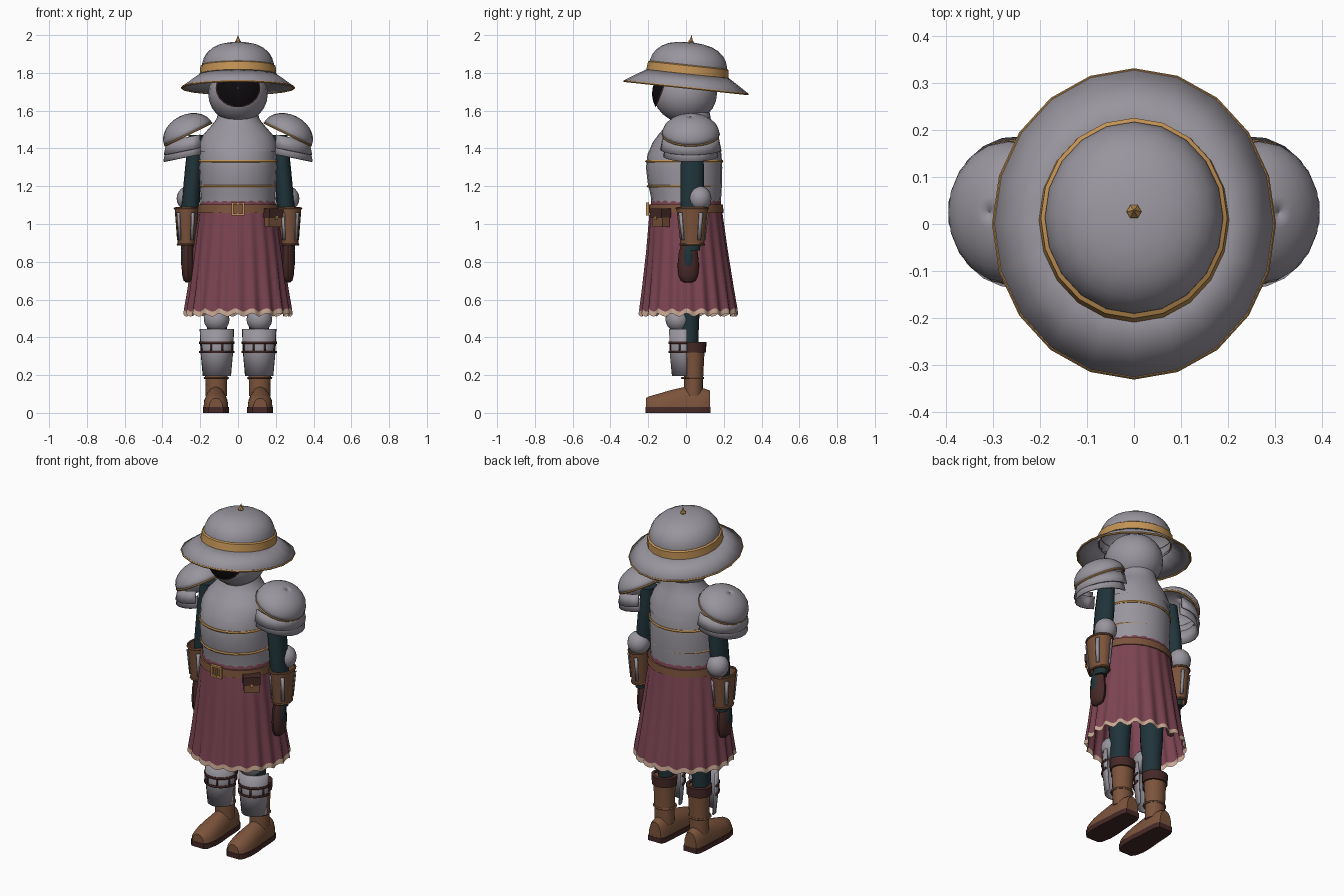
import bpy, bmesh
from math import sin, cos, pi, radians, sqrt
from mathutils import Matrix, Vector

cube = bpy.data.objects.get("Cube")
if cube:
    bpy.data.objects.remove(cube, do_unlink=True)


def material(name, r, g, b):
    m = bpy.data.materials.new(name)
    m.use_nodes = True
    m.diffuse_color = (r, g, b, 1)
    m.node_tree.nodes["Principled BSDF"].inputs["Base Color"].default_value = (r, g, b, 1)
    return m


STEEL = material("steel", 0.32, 0.30, 0.34)
GOLD = material("gold", 0.54, 0.29, 0.09)
CLOTH = material("red cloth", 0.20, 0.058, 0.085)
TRIM = material("cream trim", 0.58, 0.39, 0.29)
TEAL = material("dark teal", 0.014, 0.034, 0.042)
LEATHER = material("leather", 0.20, 0.088, 0.045)
DARK = material("dark leather", 0.06, 0.022, 0.02)
BLACK = material("black", 0.004, 0.003, 0.004)


def ring(cx, cy, z, rx, ry, n=20, a0=0, a1=360):
    """Points on an ellipse, or on an arc of one when a1 - a0 is under a full turn."""
    steps = n if a1 - a0 == 360 else n - 1
    angles = [radians(a0 + (a1 - a0) * i / steps) for i in range(n)]
    return [Vector((cx + rx * cos(a), cy + ry * sin(a), z)) for a in angles]


def loft(name, rings, mats, closed=True, wrap=False, caps=False, mirror=False,
         matrix=None, thick=0, rule=None):
    """Skin a list of equal rings; rule(strip number) picks a material slot."""
    bm = bmesh.new()
    rows = [[bm.verts.new(p) for p in r] for r in rings]
    n = len(rows[0])
    for j in range(len(rows) if wrap else len(rows) - 1):
        a, b = rows[j], rows[(j + 1) % len(rows)]
        for i in range(n if closed else n - 1):
            k = (i + 1) % n
            face = bm.faces.new((a[i], a[k], b[k], b[i]))
            face.material_index = rule(j) if rule else 0
    if caps:
        bm.faces.new(rows[0])
        bm.faces.new(rows[-1])
    bmesh.ops.recalc_face_normals(bm, faces=bm.faces)
    return finish(name, bm, mats, mirror, matrix, thick)


def finish(name, bm, mats, mirror=False, matrix=None, thick=0):
    if matrix:
        bm.transform(matrix)
    me = bpy.data.meshes.new(name)
    bm.to_mesh(me)
    bm.free()
    for m in mats if isinstance(mats, list) else [mats]:
        me.materials.append(m)
    ob = bpy.data.objects.new(name, me)
    bpy.context.collection.objects.link(ob)
    bpy.ops.object.select_all(action="DESELECT")
    ob.select_set(True)
    bpy.context.view_layer.objects.active = ob
    bpy.ops.object.shade_smooth_by_angle(angle=radians(38))
    if thick:
        s = ob.modifiers.new("thickness", "SOLIDIFY")
        s.thickness = thick
        s.offset = 0
    if mirror:
        ob.modifiers.new("both sides", "MIRROR")
    return ob


def hoop(name, pts, r, mat, **kw):
    """A closed tube following a ring of points."""
    mid = sum(pts, Vector()) / len(pts)
    rows = [[p + (p - mid).normalized() * r * cos(a) + Vector((0, 0, r * sin(a))) for p in pts]
            for a in [i * pi / 3 for i in range(6)]]
    return loft(name, rows, mat, wrap=True, **kw)


def ball(name, c, size, mat, mirror=False, n=20):
    bm = bmesh.new()
    bmesh.ops.create_uvsphere(bm, u_segments=n, v_segments=n // 2 + 2, radius=1)
    return finish(name, bm, mat, mirror, Matrix.Translation(c) @ Matrix.Diagonal((*size, 1)))


def box(name, c, size, mat, mirror=False, turn=0):
    bm = bmesh.new()
    bmesh.ops.create_cube(bm, size=1)
    m = Matrix.Translation(c) @ Matrix.Rotation(radians(turn), 4, "Z") @ Matrix.Diagonal((*size, 1))
    return finish(name, bm, mat, mirror, m)


# Hat, tilted back as one piece
pivot = Vector((0, 0, 1.72))
tilt = Matrix.Translation(pivot) @ Matrix.Rotation(radians(-6.1), 4, "X") @ Matrix.Translation(-pivot)
dome = [(1.79, .192), (1.85, .19), (1.88, .181), (1.907, .165), (1.93, .14), (1.948, .106),
        (1.958, .065), (1.963, .02), (1.963, .001)]
loft("hat_dome", [ring(0, 0, z, r, r * 1.08) for z, r in dome], STEEL, matrix=tilt)
loft("hat_brim", [ring(0, 0, 1.80, .188, .205), ring(0, 0, 1.765, .24, .262),
                  ring(0, 0, 1.722, .298, .33)], STEEL, matrix=tilt, thick=.008)
hoop("brim_edge", ring(0, 0, 1.722, .297, .328), .006, GOLD, matrix=tilt)
loft("hat_band", [ring(0, 0, z, r, r * 1.08) for z, r in
                  ((1.79, .19), (1.793, .203), (1.838, .199), (1.845, .188))], GOLD, matrix=tilt)
loft("hat_spike", [ring(0, 0, z, r, r, 6) for z, r in
                   ((1.955, .012), (1.968, .016), (1.98, .008), (2.001, .001))], GOLD, matrix=tilt)

# Head with a dark face opening laid on its surface
ball("head", (0, -.004, 1.69), (.158, .168, .155), STEEL)


def on_head(r, a):
    x, z = .118 * r * cos(a), .03 + .102 * r * sin(a)
    y = -.172 * sqrt(max(0, 1 - (x / .158) ** 2 - (z / .155) ** 2)) - .008
    return Vector((x, y, 1.69 + z))


loft("face_opening", [[on_head(r, 2 * pi * i / 24) for i in range(24)]
                      for r in (.02, .3, .55, .78, .95, 1.0)], [BLACK, DARK],
     rule=lambda j: 1 if j == 4 else 0)

# Torso armour
torso = [(1.09, .198, .182, 0), (1.15, .199, .187, 0), (1.22, .202, .197, -.006),
         (1.30, .206, .202, -.01), (1.37, .203, .196, -.008), (1.43, .185, .175, 0)]
loft("breastplate", [ring(0, cy, z, rx, ry, 24) for z, rx, ry, cy in torso], STEEL, caps=True)
collar = [(1.385, .207, .192, -.004), (1.43, .205, .178, 0), (1.475, .182, .155, .01),
          (1.52, .142, .125, .02), (1.555, .114, .107, .025), (1.59, .105, .1, .025)]
loft("collar_plate", [ring(0, cy, z, rx, ry, 24) for z, rx, ry, cy in collar], STEEL)
for label, z, rx, ry in (("upper", 1.332, .203, .199), ("lower", 1.2, .198, .191)):
    hoop(label + "_chest_line", ring(0, -.009, z, rx, ry, 24), .008, GOLD)

# Pleated skirt with a scalloped hem
def pleats(z, rx, ry, cy, amp, wave=0):
    out = []
    for i in range(144):
        a = 2 * pi * i / 144
        k = 1 + amp * cos(20 * a) + amp * .3 * sin(7 * a)
        out.append(Vector((rx * k * cos(a), cy + ry * k * sin(a), z + wave * cos(20 * a + 1))))
    return out


loft("skirt", [pleats(1.125, .196, .183, 0, .002), pleats(1.06, .208, .192, 0, .006),
               pleats(.85, .236, .213, .007, .02), pleats(.66, .26, .237, .012, .027),
               pleats(.545, .277, .252, .015, .032, .009),
               pleats(.519, .28, .255, .015, .034, .009)], [CLOTH, TRIM],
     rule=lambda j: 1 if j == 4 else 0)

# Belt, buckle and pouch
loft("belt", [ring(0, 0, z, rx, rx * .92, 28) for z, rx in
              ((1.058, .207), (1.058, .216), (1.102, .213), (1.102, .202))], LEATHER, wrap=True)
for s, side in ((-1, "right"), (1, "left")):
    box("buckle_" + side, (s * .03, -.203, 1.08), (.01, .016, .07), GOLD)
for s, side in ((-1, "bottom"), (1, "top")):
    box("buckle_" + side, (0, -.203, 1.08 + s * .03), (.068, .016, .01), GOLD)
box("buckle_pin", (0, -.206, 1.08), (.008, .012, .055), GOLD)
box("pouch_body", (.183, -.132, 1.025), (.085, .05, .08), LEATHER, turn=38)
box("pouch_flap", (.184, -.134, 1.058), (.096, .064, .046), DARK, turn=38)
box("pouch_clasp", (.205, -.161, 1.034), (.014, .008, .018), GOLD, turn=38)

# Shoulder armour: tilted domes over two curved plates
slope = Matrix.Translation((.263, .025, 1.475)) @ Matrix.Rotation(radians(26), 4, "Y")
domes = [ring(0, 0, .102 * sin(t), .137 * cos(t), .15 * cos(t)) for t in
         [pi / 2 * i / 7.02 for i in range(8)]]
loft("shoulder_domes", domes, STEEL, mirror=True, matrix=slope, thick=.006)
hoop("shoulder_edges", ring(0, 0, 0, .136, .149), .006, GOLD, mirror=True, matrix=slope)
lean = Matrix.Identity(4)
lean[2][0], lean[2][3] = -.2, .2 * .29
for label, z0, z1, r0, r1, ry in (("upper", 1.455, 1.385, .125, .14, .158),
                                  ("lower", 1.42, 1.35, .128, .143, .142)):
    loft(label + "_arm_plates", [ring(.25, .025, z0, r0, ry - .015, 14, -112, 112),
                                 ring(.25, .025, z1, r1, ry, 14, -112, 112)], STEEL,
         closed=False, mirror=True, matrix=lean, thick=.009)

# Arms, elbows, cuffs and hands
arm = [(1.47, .222, .04, .05), (1.3, .235, .045, .064), (1.1, .252, .047, .063), (.86, .268, .033, .042)]
loft("sleeves", [ring(x, .033, z, rx, ry, 14) for z, x, rx, ry in arm], TEAL, caps=True, mirror=True)
ball("elbow_guards", (.262, .073, 1.135), (.063, .062, .066), STEEL, True, 16)
loft("cuffs", [ring(.272, .033, z, rx, ry, 16) for z, rx, ry in
               ((1.09, .058, .078), (1.085, .063, .084), (.89, .047, .062), (.885, .042, .057))],
     LEATHER, mirror=True)
for label, z, rx, ry in (("top", 1.083, .063, .084), ("bottom", .892, .047, .063)):
    hoop("cuff_%s_rims" % label, ring(.272, .033, z, rx, ry, 16), .006, LEATHER, mirror=True)
for i, a in enumerate((-130, -55, 25, 100)):
    loft("cuff_splints_%d" % i, [ring(.272, .033, 1.06, .065, .086, 3, a, a + 16),
                                 ring(.272, .033, .915, .053, .068, 3, a, a + 16)], STEEL,
         closed=False, mirror=True, thick=.006)
hand = [(.90, .026, .036), (.85, .031, .05), (.78, .033, .057), (.73, .03, .052), (.7, .022, .04), (.69, .01, .02)]
loft("gloves", [ring(.266, .012, z, rx, ry, 12) for z, rx, ry in hand], DARK, caps=True, mirror=True)
ball("glove_backs", (.278, .012, .82), (.025, .032, .085), TEAL, True, 12)

# Legs and knees
leg = [(.95, .07, .075), (.6, .062, .064), (.48, .054, .055), (.3, .05, .05)]
loft("trousers", [ring(.112, .015, z, rx, ry, 14) for z, rx, ry in leg], TEAL, caps=True, mirror=True)
ball("knee_guards", (.113, -.043, .495), (.068, .066, .066), STEEL, True, 16)

# Greaves with straps
loft("greaves", [ring(.112, .005, z, rx, ry, 14, 180, 360) for z, rx, ry in
                 ((.445, .086, .09), (.33, .082, .088), (.195, .07, .075))], STEEL,
     closed=False, mirror=True, thick=.01)
for label, z in (("upper", .372), ("lower", .322)):
    loft(label + "_straps", [ring(.112, .005, z + h, .091, .096, 14, 180, 360) for h in (.006, -.006)],
         DARK, closed=False, mirror=True, thick=.005)
for i, a in enumerate((205, 250, 290, 335)):
    loft("strap_links_%d" % i, [ring(.112, .005, z, .09, .095, 2, a - 3, a + 3) for z in (.372, .322)],
         DARK, closed=False, mirror=True, thick=.005)

# Boots
shaft = [(.36, .066, .06), (.25, .06, .054), (.17, .058, .05), (.09, .056, .05)]
loft("boot_shafts", [ring(.115, .04, z, rx, ry, 16) for z, rx, ry in shaft], LEATHER, caps=True, mirror=True)
loft("boot_cuffs", [ring(.115, .04, z, rx, ry, 16) for z, rx, ry in
                    ((.318, .06, .056), (.32, .071, .066), (.374, .074, .068), (.376, .054, .05))],
     DARK, mirror=True)
hoop("ankle_bands", ring(.115, .035, .185, .06, .055, 16), .007, LEATHER, mirror=True)
foot = [(-.213, .036, .078), (-.195, .054, .088), (-.14, .066, .104), (-.08, .066, .122),
        (-.01, .059, .138), (.06, .056, .138), (.105, .051, .128), (.128, .04, .118)]
feet = [[Vector((.117 + w * cos(a), y, .025 + (top - .025) * max(0, sin(a)) ** .8))
         for a in [pi * i / 9 for i in range(10)]] for y, w, top in foot]
loft("boot_feet", feet, LEATHER, caps=True, mirror=True)
outline = [(w + .003, y * 1.01) for y, w, top in foot]
sole = [(.117 + w, y) for w, y in outline] + [(.117 - w, y) for w, y in reversed(outline)]
loft("boot_soles", [[Vector((x, y, z)) for x, y in sole] for z in (0, .03)], DARK, caps=True, mirror=True)
